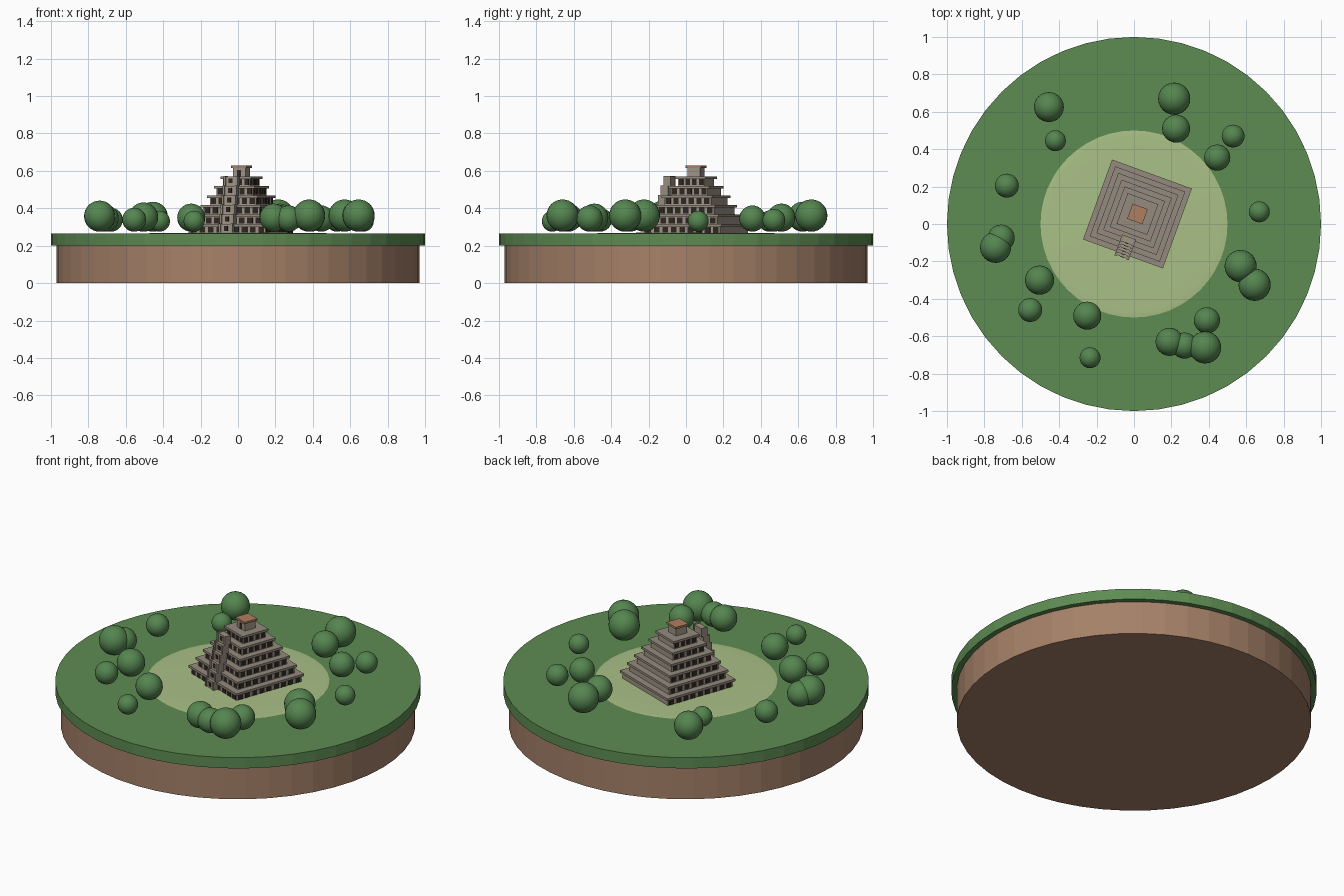
import bpy
import bmesh
import math
from mathutils import Matrix, Vector

if "Cube" in bpy.data.objects:
    bpy.data.objects.remove(bpy.data.objects["Cube"])


def material(name, red, green, blue):
    mat = bpy.data.materials.new(name)
    mat.use_nodes = True
    color = (red, green, blue, 1)
    mat.diffuse_color = color
    mat.node_tree.nodes["Principled BSDF"].inputs["Base Color"].default_value = color
    return mat


earth = material("earth brown", .38, .22, .14)
grass = material("grass green", .11, .26, .085)
meadow = material("light meadow green", .40, .53, .24)
foliage = material("foliage green", .09, .235, .08)
stone = material("warm stone", .35, .30, .24)
ledge_stone = material("ledge stone", .30, .26, .21)
dark = material("dark opening", .027, .02, .016)
clay = material("clay roof", .43, .21, .12)

GROUND = .265
TEMPLE = Matrix.Translation((.0185, .0535, GROUND)) @ Matrix.Rotation(math.radians(-20), 4, "Z")


def finish(name, bm, mat, matrix=None, smooth=False):
    mesh = bpy.data.meshes.new(name)
    bmesh.ops.recalc_face_normals(bm, faces=bm.faces)
    for face in bm.faces:
        face.smooth = smooth
    bm.to_mesh(mesh)
    bm.free()
    mesh.materials.append(mat)
    obj = bpy.data.objects.new(name, mesh)
    if matrix:
        obj.matrix_world = matrix
    bpy.context.collection.objects.link(obj)
    return obj


def add_box(bm, low, high, turn=0):
    low, high = Vector(low), Vector(high)
    move = Matrix.Rotation(turn, 4, "Z") @ Matrix.Translation((low + high) / 2)
    size = Matrix.Diagonal((*(high - low), 1))
    bmesh.ops.create_cube(bm, size=1, matrix=move @ size)


def add_square(bm, half, bottom, top):
    add_box(bm, (-half, -half, bottom), (half, half, top))


def disc(name, radius, bottom, top, mat):
    bm = bmesh.new()
    bmesh.ops.create_cone(bm, cap_ends=True, segments=48, radius1=radius, radius2=radius,
                          depth=top - bottom,
                          matrix=Matrix.Translation((0, 0, (bottom + top) / 2)))
    finish(name, bm, mat)


# Round island
disc("earth_base", .97, 0, .2, earth)
disc("grass_layer", 1, .2, GROUND, grass)

# Very low clearing under the temple
bm = bmesh.new()
bmesh.ops.create_uvsphere(bm, u_segments=48, v_segments=16, radius=.5)
below = [v for v in bm.verts if v.co.z < -.01]
bmesh.ops.delete(bm, geom=below, context="VERTS")
bmesh.ops.scale(bm, vec=(1, 1, .01), verts=bm.verts)
finish("clearing", bm, meadow, Matrix.Translation((0, 0, GROUND)), True)

# Stepped temple: bodies, overhanging ledges and window bays
TIERS, RISE, STEP = 6, .051, .028
bodies, ledges, bays = bmesh.new(), bmesh.new(), bmesh.new()
for i in range(TIERS):
    half = .227 - i * STEP
    bottom, top = i * RISE, (i + 1) * RISE
    wall = half - .011
    add_square(bodies, wall, bottom, top - .012)
    add_square(ledges, half, top - .014, top)
    count = 9 - i
    pitch = 2 * wall / count
    # front and both flanks have bays, the back is plain
    for turn in (0, math.pi / 2, -math.pi / 2):
        for k in range(count):
            x = (k + .5) * pitch - wall
            add_box(bays, (x - pitch * .33, -wall - .002, bottom + .004),
                    (x + pitch * .33, -wall + .002, top - .015), turn)
finish("tier_bodies", bodies, stone, TEMPLE)
finish("tier_ledges", ledges, ledge_stone, TEMPLE)
finish("window_bays", bays, dark, TEMPLE)

# Steep stair tower on the front with a doorway on each stage
stages, rails, doors = bmesh.new(), bmesh.new(), bmesh.new()
for i in range(TIERS):
    outer = -.244 + i * .0155
    bottom, top = i * RISE, (i + 1) * RISE
    add_box(stages, (-.03, outer, bottom), (.03, outer + .035, top))
    add_box(doors, (-.011, outer - .002, bottom + .014), (.011, outer + .002, top - .012))
    for side in (-1, 1):
        add_box(rails, (side * .034 - .006, outer - .005, bottom),
                (side * .034 + .006, outer + .036, top + .002))
finish("stair_stages", stages, stone, TEMPLE)
finish("stair_rails", rails, ledge_stone, TEMPLE)
finish("stair_doorways", doors, dark, TEMPLE)

# Shrine on the summit
SUMMIT = TIERS * RISE
bm = bmesh.new()
add_square(bm, .036, SUMMIT, SUMMIT + .046)
finish("shrine", bm, stone, TEMPLE)
bm = bmesh.new()
add_square(bm, .043, SUMMIT + .045, SUMMIT + .057)
finish("shrine_roof", bm, clay, TEMPLE)
bm = bmesh.new()
add_box(bm, (-.011, -.038, SUMMIT), (.011, -.034, SUMMIT + .034))
finish("shrine_door", bm, dark, TEMPLE)

# Round trees: x, y, radius
TREES = [
    (-.455, .625, .08), (-.42, .445, .056), (-.68, .205, .064), (.215, .67, .086),
    (.225, .51, .075), (.53, .47, .061), (.445, .355, .07), (.67, .065, .056),
    (.57, -.225, .086), (.645, -.325, .086), (.39, -.515, .07), (.19, -.63, .075),
    (.27, -.65, .07), (.38, -.66, .086), (-.235, -.715, .056), (-.25, -.49, .075),
    (-.555, -.46, .064), (-.505, -.3, .078), (-.74, -.125, .083), (-.71, -.075, .072),
]
for number, (x, y, radius) in enumerate(TREES, 1):
    bm = bmesh.new()
    bmesh.ops.create_uvsphere(bm, u_segments=24, v_segments=16, radius=radius)
    place = Matrix.Translation((x, y, GROUND + .01 + radius))
    finish(f"tree_{number}", bm, foliage, place, True)
